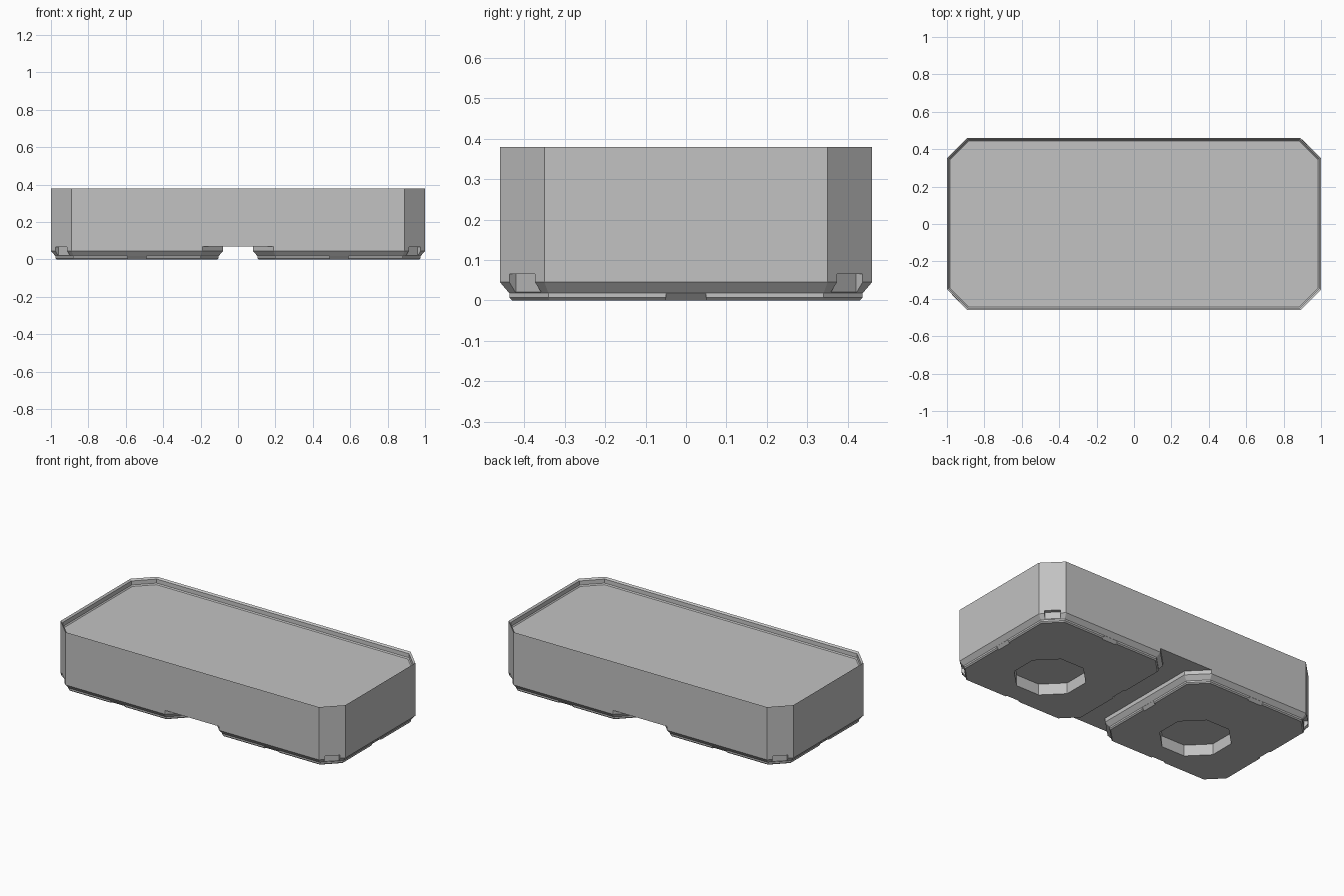
import bpy, bmesh
from math import pi, sqrt
from mathutils import Matrix, Vector

cube = bpy.data.objects.get("Cube")
if cube:
    bpy.data.objects.remove(cube, do_unlink=True)

# One plain grey for everything
grey = bpy.data.materials.new("plain grey")
grey.use_nodes = True
colour = (0.54, 0.54, 0.54, 1)
grey.diffuse_color = colour
grey.node_tree.nodes["Principled BSDF"].inputs["Base Color"].default_value = colour

CORNER = 0.11     # cut corner of the outline
HALF = 0.46       # half width of a foot and of the body depth
FOOT_X = 0.54     # foot centre
UNDERSIDE = 0.07  # height of the body underside


def ring(bm, hx, hy, inset, z):
    """Cut-corner rectangle, inset evenly on all sides."""
    c = CORNER - inset * (2 - sqrt(2))
    x, y = hx - inset, hy - inset
    pts = [(x, c - y), (x, y - c), (x - c, y), (c - x, y),
           (-x, y - c), (-x, c - y), (c - x, -y), (x - c, -y)]
    return [bm.verts.new((px, py, z)) for px, py in pts]


def finish(bm, name):
    bmesh.ops.recalc_face_normals(bm, faces=bm.faces)
    mesh = bpy.data.meshes.new(name)
    bm.to_mesh(mesh)
    bm.free()
    mesh.materials.append(grey)
    obj = bpy.data.objects.new(name, mesh)
    bpy.context.collection.objects.link(obj)
    return obj


def loft(name, hx, hy, profile):
    """Closed solid through rings given as (inset, height)."""
    bm = bmesh.new()
    rings = [ring(bm, hx, hy, d, z) for d, z in profile]
    for a, b in zip(rings, rings[1:]):
        for i in range(8):
            j = (i + 1) % 8
            bm.faces.new((a[i], a[j], b[j], b[i]))
    bm.faces.new(rings[0][::-1])
    bm.faces.new(rings[-1])
    return finish(bm, name)


def prism(bm, section, half_width, angle):
    """Solid with an (outward, height) section, turned to face the angle."""
    rot = Matrix.Rotation(angle, 3, 'Z')
    verts = [bm.verts.new(rot @ Vector((r, side * half_width, z)))
             for side in (-1, 1) for r, z in section]
    n = len(section)
    bm.faces.new(verts[:n][::-1])
    bm.faces.new(verts[n:])
    for i in range(n):
        j = (i + 1) % n
        bm.faces.new((verts[i], verts[j], verts[n + j], verts[n + i]))


# Body with a stepped raised rim around the top
loft("body", 1.0, HALF, [(0, UNDERSIDE), (0, 0.38), (0.010, 0.37),
                         (0.011, 0.345), (0.017, 0.338)])

foot_profile = [(0.03, 0), (0.023, 0.007), (0.023, 0.018),
                (0, 0.045), (0, UNDERSIDE)]
recess_section = [(0.438, 0.018), (0.42, -0.001), (0.47, -0.001), (0.47, 0.018)]
notch_section = [(0.55, 0.021), (0.6, 0.021), (0.6, 0.065), (0.55, 0.065)]

for side, name in ((1, "left_foot"), (-1, "right_foot")):
    foot = loft(name, HALF, HALF, foot_profile)

    bm = bmesh.new()
    # Sloped recess in the middle of each lower edge
    for k in range(4):
        prism(bm, recess_section, 0.05, k * pi / 2)
    # Notches in the two outer corners
    for k in (-1, 1):
        base = 0 if side == 1 else pi
        prism(bm, notch_section, 0.045, base + k * pi / 4)
    # Eight-sided pocket through the foot, up to the body underside
    bmesh.ops.create_cone(
        bm, cap_ends=True, segments=8, radius1=0.213, radius2=0.213, depth=0.2,
        matrix=Matrix.Translation((0, -0.1, 0.05)) @ Matrix.Rotation(pi / 8, 4, 'Z'))
    cutter = finish(bm, name + "_cutter")
    cutter.hide_render = True

    cut = foot.modifiers.new("cuts", 'BOOLEAN')
    cut.operation = 'DIFFERENCE'
    cut.solver = 'EXACT'
    cut.object = cutter
    bpy.context.view_layer.update()
    evaluated = foot.evaluated_get(bpy.context.evaluated_depsgraph_get())
    mesh = bpy.data.meshes.new_from_object(evaluated)
    foot.modifiers.clear()
    foot.data = mesh
    bpy.data.objects.remove(cutter, do_unlink=True)
    foot.location.x = side * FOOT_X
